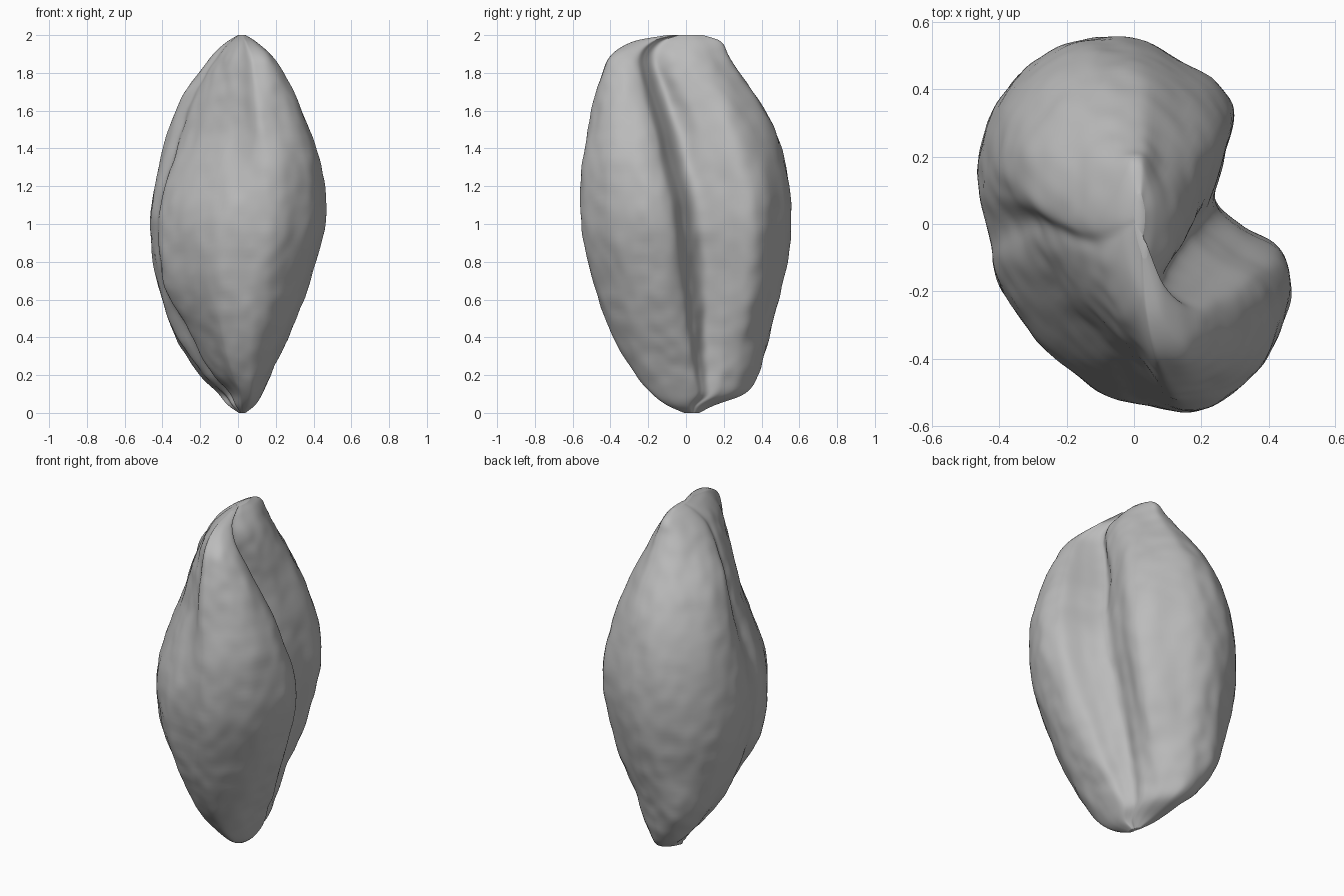
import bpy, bmesh, math
from mathutils import Vector, noise

if "Cube" in bpy.data.objects:
    bpy.data.objects.remove(bpy.data.objects["Cube"])

ROWS, SIDES = 110, 180

# height, x min, x max, y min, y max of the kernel
ENVELOPE = [
    (0.0, 0.01, 0.04, -0.01, 0.07), (0.04, -0.03, 0.09, -0.1, 0.15),
    (0.1, -0.07, 0.13, -0.18, 0.31), (0.2, -0.18, 0.18, -0.27, 0.38),
    (0.4, -0.32, 0.27, -0.38, 0.44), (0.7, -0.43, 0.38, -0.49, 0.51),
    (1.0, -0.455, 0.46, -0.55, 0.555), (1.3, -0.42, 0.44, -0.555, 0.53),
    (1.6, -0.33, 0.34, -0.5, 0.42), (1.8, -0.21, 0.24, -0.44, 0.28),
    (1.9, -0.13, 0.17, -0.39, 0.22), (1.97, -0.05, 0.09, -0.27, 0.18),
    (2.0, 0.0, 0.04, -0.1, 0.09)]

# two-lobed cross-section, scaled to the unit square
SECTION = [
    (0.61, 0.72), (0.12, 0.96), (-0.25, 1.0), (-0.55, 0.93), (-0.83, 0.73),
    (-0.99, 0.47), (-1.0, 0.18), (-0.96, -0.13), (-0.85, -0.38),
    (-0.55, -0.7), (-0.2, -0.93), (0.2, -1.0), (0.5, -0.96),
    (0.8, -0.72), (0.95, -0.46), (1.0, -0.22), (0.93, -0.05),
    (0.7, 0.06), (0.52, 0.2), (0.57, 0.44)]

# height and sideways position of the main crease
CREASE = [(0.0, 0.2), (0.6, 0.15), (1.0, 0.1), (1.5, -0.06), (2.0, -0.36)]


def sample(table, z):
    """Smooth interpolation of a table by its first column."""
    i = max(k for k in range(len(table) - 1) if table[k][0] <= z)
    a, b = table[i], table[i + 1]
    p, n = table[max(i - 1, 0)], table[min(i + 2, len(table) - 1)]
    h = b[0] - a[0]
    t = (z - a[0]) / h
    out = []
    for c in range(1, len(a)):
        ma = (b[c] - p[c]) / (b[0] - p[0]) * h
        mb = (n[c] - a[c]) / (n[0] - a[0]) * h
        d = b[c] - a[c]
        out.append(a[c] + t * ma + t * t * (3 * d - 2 * ma - mb)
                   + t ** 3 * (ma + mb - 2 * d))
    return out


def section_point(s):
    """Closed smooth curve through the cross-section points."""
    n = len(SECTION)
    i, t = int(s * n), s * n % 1
    p, a, b, q = (Vector(SECTION[(i + k) % n]) for k in (-1, 0, 1, 2))
    return a + (b - p) * t / 2 + (p * 2 - a * 5 + b * 4 - q) * t * t / 2 \
        + (a * 3 - p - b * 3 + q) * t ** 3 / 2


def bell(x, width):
    return math.exp(-(x / width) ** 2)


def ramp(x, lo, hi):
    t = min(max((x - lo) / (hi - lo), 0), 1)
    return t * t * (3 - 2 * t)


def surface(s, z):
    x0, x1, y0, y1 = sample(ENVELOPE, z)
    u, v = section_point(s)
    right, left = ramp(u, 0, 0.4), ramp(-u, 0.1, 0.6)
    low = 1 - ramp(z, 0.3, 0.7)
    # upper part cut back diagonally on the front
    cut = ramp(-u - v, 0.65, 1.2) * ramp(z, 0.95, 1.6)
    # rear lobe swings sideways toward the base
    swing = ramp(v, 0.25, 0.85) * (0.26 * (1 - ramp(z, 0.2, 0.65))
                                   + 0.35 * (1 - ramp(z, 0.05, 0.25)))
    # main crease, deeper toward the tip, and its wandering path
    u -= right * bell(v - 0.2, 0.15) * (0.02 + 0.16 * ramp(z, 1.1, 1.8))
    path = sample(CREASE, z)[0] - 0.18 + noise.noise(Vector((0, 0, z * 4))) * 0.05
    v += right * path * (1 - v * v)
    # shallow crease on the other side, with the front lobe set back low down
    u += left * (bell(v + 0.08, 0.13) * (0.04 + 0.14 * low)
                 + 0.18 * low * ramp(-v, 0.0, 0.2))
    u += 0.13 * cut - swing
    v += 0.22 * cut
    p = Vector(((x0 + x1 + u * (x1 - x0)) / 2,
                (y0 + y1 + v * (y1 - y0)) / 2, z))
    # wrinkled skin, running lengthwise
    fade = ramp(z, 0, 0.25) * (1 - ramp(z, 1.85, 2))
    bump = noise.noise(Vector((p.x * 7, p.y * 7, z * 2.5))) * 0.012
    bump += noise.noise(p * 14) * 0.007
    out = Vector((u, v, 0)).normalized()
    return p + out * bump * fade


# kernel skin
bm = bmesh.new()
rings = []
for r in range(ROWS + 1):
    z = 1 - math.cos(math.pi * r / ROWS)
    z = min(max(z, 0), 2)
    rings.append([bm.verts.new(surface(k / SIDES, z)) for k in range(SIDES)])
for lower, upper in zip(rings, rings[1:]):
    for k in range(SIDES):
        j = (k + 1) % SIDES
        bm.faces.new((lower[k], lower[j], upper[j], upper[k]))
bm.faces.new(rings[0][::-1])
bm.faces.new(rings[-1])
bmesh.ops.recalc_face_normals(bm, faces=bm.faces)

mesh = bpy.data.meshes.new("seed_kernel")
bm.to_mesh(mesh)
bm.free()
kernel = bpy.data.objects.new("seed_kernel", mesh)
bpy.context.collection.objects.link(kernel)

# plain grey
grey = bpy.data.materials.new("plain_grey")
grey.use_nodes = True
grey.diffuse_color = (0.5, 0.5, 0.5, 1)
grey.node_tree.nodes["Principled BSDF"].inputs["Base Color"].default_value = (0.5, 0.5, 0.5, 1)
mesh.materials.append(grey)

# soften the lobes and shade smoothly
smooth = kernel.modifiers.new("soften", "SMOOTH")
smooth.factor = 0.5
smooth.iterations = 4
bpy.context.view_layer.objects.active = kernel
kernel.select_set(True)
bpy.ops.object.shade_smooth_by_angle(angle=math.radians(60))
